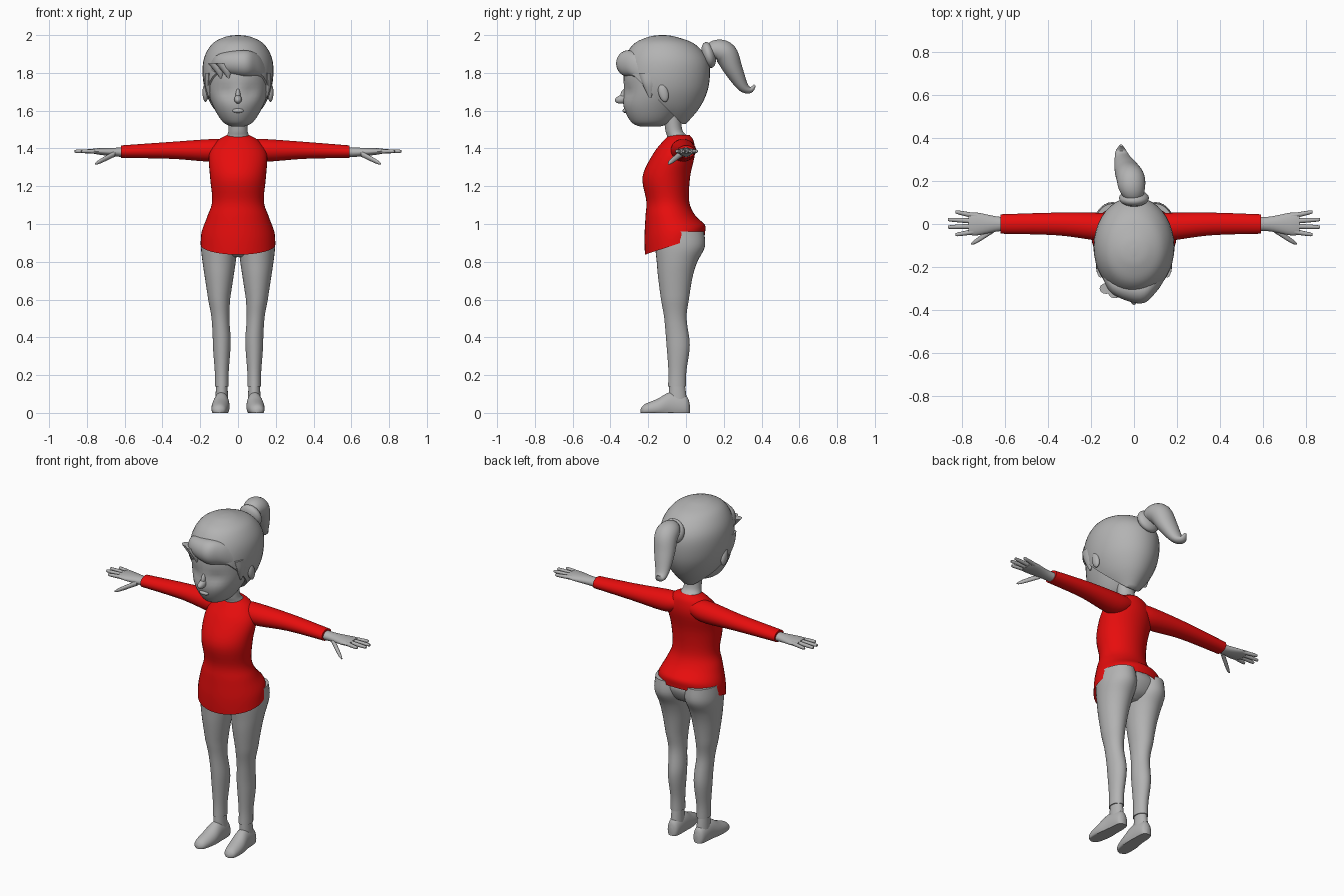
import bpy, bmesh, math
from mathutils import Vector, Matrix

if "Cube" in bpy.data.objects:
    bpy.data.objects.remove(bpy.data.objects["Cube"])


def material(name, red, other):
    mat = bpy.data.materials.new(name)
    mat.use_nodes = True
    colour = (red, other, other, 1)
    mat.diffuse_color = colour
    mat.node_tree.nodes["Principled BSDF"].inputs["Base Color"].default_value = colour
    return mat


GREY = material("soft grey", 0.45, 0.45)
RED = material("shirt red", 0.8, 0.004)
X, Y, Z = Matrix.Identity(3)
SHARP = math.radians(50)


def finish(name, bm, mat, side):
    """Turn a mesh into a smooth shaded object; side -1 mirrors it."""
    bm.transform(Matrix.Diagonal((side, 1, 1, 1)))
    bmesh.ops.recalc_face_normals(bm, faces=bm.faces)
    for face in bm.faces:
        face.smooth = True
    for edge in bm.edges:
        edge.smooth = len(edge.link_faces) < 2 or edge.calc_face_angle() < SHARP
    mesh = bpy.data.meshes.new(name)
    bm.to_mesh(mesh)
    bm.free()
    mesh.materials.append(mat)
    bpy.context.collection.objects.link(bpy.data.objects.new(name, mesh))


def smooth_rows(points, steps=5):
    """Curve of evenly blended rows passing through the given ones."""
    points = [Vector(p) for p in points]
    padded = [points[0], *points, points[-1]]
    rows = []
    for before, start, end, after in zip(padded, padded[1:], padded[2:], padded[3:]):
        leave, arrive = (end - before) / 2, (after - start) / 2
        for k in range(steps):
            t = k / steps
            ease = t * t * (3 - 2 * t)
            rows.append(start.lerp(end, ease) + t * (1 - t) * ((1 - t) * leave - t * arrive))
    return rows + [points[-1]]


def loft(name, sections, u, v=None, mat=GREY, side=1, deform=None, open_start=False, cut=None, sides=32):
    """Skin through ellipses: x, y, z, radius along u, radius along v.
    Without v the ellipses stand square to the path."""
    rows = smooth_rows(sections)
    bm = bmesh.new()
    rings = []
    for i, row in enumerate(rows):
        along = (rows[min(i + 1, len(rows) - 1)] - rows[max(i - 1, 0)]).xyz
        w = v or along.cross(u).normalized()
        ring = []
        for k in range(sides):
            turn = math.tau * k / sides
            point = row.xyz + u * row[3] * math.cos(turn) + w * row[4] * math.sin(turn)
            ring.append(bm.verts.new(deform(point) if deform else point))
        rings.append(ring)
    for low, high in zip(rings, rings[1:]):
        for k in range(sides):
            bm.faces.new((low[k - 1], low[k], high[k], high[k - 1]))
    if not open_start:
        bm.faces.new(rings[0])
    bm.faces.new(rings[-1])
    if cut:
        parts = [*bm.verts, *bm.edges, *bm.faces]
        result = bmesh.ops.bisect_plane(bm, geom=parts, plane_co=cut[0], plane_no=cut[1], clear_outer=True)
        rim = [g for g in result["geom_cut"] if isinstance(g, bmesh.types.BMEdge)]
        bmesh.ops.holes_fill(bm, edges=rim, sides=0)
    finish(name, bm, mat, side)


def upright(rows, x=0):
    """Level ellipses from rows of height, half width, front y, back y."""
    return [Vector((x, (front + back) / 2, z, width, (back - front) / 2)) for z, width, front, back in rows]


def ball(name, centre, radii, tilt=0, side=1):
    bm = bmesh.new()
    bmesh.ops.create_uvsphere(bm, u_segments=20, v_segments=12, radius=1)
    bm.transform(Matrix.Translation(centre) @ Matrix.Rotation(tilt, 4, "X") @ Matrix.Diagonal((*radii, 1)))
    finish(name, bm, GREY, side)


def eye_sockets(point):
    """Press two shallow hollows into the face."""
    if point.y < -0.15:
        across, up = (abs(point.x) - 0.065) / 0.04, (point.z - 1.7) / 0.035
        point.y += 0.014 * math.exp(-across * across - up * up)
    return point


def slanted_hem(point):
    """Lower the shirt hem in front and raise it behind."""
    amount = min(max((1.06 - point.z) / 0.15, 0), 1)
    point.z += amount * (point.y + 0.06) / 3
    return point


def flat_sole(point):
    point.z = max(point.z, 0)
    return point


# Head and face
loft("head", upright([
    (1.515, .03, -.24, -.14), (1.54, .08, -.29, -.08), (1.62, .13, -.33, -.01),
    (1.72, .165, -.33, .06), (1.84, .17, -.32, .08), (1.94, .11, -.24, .02)]), X, Y, deform=eye_sockets, sides=40)
ball("nose", (0, -.34, 1.66), (.02, .037, .022), tilt=.2)
ball("nose_bridge", (0, -.328, 1.68), (.013, .02, .04), tilt=-.25)
ball("lips", (0, -.322, 1.6), (.03, .014, .012))
loft("neck", upright([(1.4, .07, -.1, .02), (1.46, .06, -.1, .01), (1.5, .05, -.11, -.02),
                      (1.6, .05, -.12, -.03)]), X, Y)

# Hair cap trimmed along a slanted hairline
loft("hair_cap", upright([
    (1.53, .05, -.12, 0), (1.62, .135, -.3, .075), (1.73, .18, -.34, .12), (1.86, .184, -.33, .12),
    (1.95, .14, -.28, .05), (1.99, .07, -.2, -.05), (2, .01, -.14, -.11)]),
    X, Y, cut=((0, -.3, 1.81), (0, -1, -1)), sides=40)

# Rolled fringe with two pointed locks
loft("fringe", [(-.15, -.22, 1.82, .02, .03), (-.1, -.28, 1.85, .045, .05), (.03, -.305, 1.85, .065, .07),
                (.1, -.27, 1.84, .05, .06), (.15, -.22, 1.8, .025, .045)], Y, Z)
for i in range(2):
    x, y = -.1 + .04 * i, -.3 - .02 * i
    loft(f"fringe_lock_{i}", [(x - .03, y, 1.85, .03, .025), (x, y, 1.81, .024, .018),
                              (x + .01, y, 1.77, .003, .003)], X, sides=12)

# Ponytail and its band
ball("ponytail_band", (0, .12, 1.895), (.07, .036, .07), tilt=.25)
loft("ponytail", [(0, .12, 1.9, .04, .04), (-.01, .16, 1.92, .06, .055), (-.015, .21, 1.9, .066, .062),
                  (-.03, .25, 1.82, .06, .05), (-.05, .3, 1.73, .04, .03), (-.06, .34, 1.71, .025, .017),
                  (-.06, .365, 1.735, .006, .006)], X)

# Shirt body and the hips beneath it
loft("shirt_body", upright([
    (.89, .198, -.217, .1), (.96, .192, -.22, .1), (1.04, .163, -.215, .05), (1.12, .137, -.21, .017),
    (1.25, .148, -.23, .022), (1.37, .153, -.175, .047), (1.44, .11, -.12, .04), (1.47, .06, -.09, .02)]),
    X, Y, mat=RED, deform=slanted_hem, open_start=True, sides=40)
loft("hips", upright([(.825, .05, -.1, .01), (.86, .15, -.155, .06), (.94, .185, -.17, .085),
                      (1.02, .13, -.15, .02)]), X, Y)

# Paired limbs, shaped on the left and mirrored to the right
for name, side, cuff in (("left", 1, .59), ("right", -1, .62)):
    loft(name + "_sleeve", [(.05, -.01, 1.4, .05, .045), (.13, -.015, 1.39, .066, .06), (.35, 0, 1.39, .053, .045),
                            (cuff, 0, 1.383, .045, .033)], Y, Z, mat=RED, side=side)
    loft(name + "_hand", [(.55, 0, 1.38, .034, .027), (.63, 0, 1.38, .034, .024), (.73, 0, 1.384, .053, .018),
                          (.77, 0, 1.386, .048, .012)], Y, Z, side=side, sides=20)

    # Four fanned fingers, the middle two longer, and a thumb
    for i in range(4):
        root, end = .036 - .023 * i, .054 - .034 * i
        tip = .863 if i in (1, 2) else .83
        loft(f"{name}_finger_{i}", [(.73, root, 1.385, .013, .012), (tip - .012, end, 1.385, .009, .009),
                                    (tip, end, 1.385, .003, .003)], Y, Z, side=side, sides=12)
    loft(name + "_thumb", [(.65, -.025, 1.373, .014, .016), (.73, -.077, 1.332, .012, .012),
                           (.757, -.092, 1.318, .004, .004)], Y, Z, side=side, sides=12)

    # Leg from cuff to hip, ankle and flat-soled shoe
    loft(name + "_leg", upright([
        (.14, .036, -.095, 0), (.22, .037, -.093, .002), (.36, .047, -.103, .02), (.5, .047, -.115, .003),
        (.6, .058, -.132, .015), (.72, .076, -.148, .035), (.8, .088, -.155, .06), (.88, .096, -.163, .1),
        (.96, .09, -.165, .095)], x=.086), X, Y, side=side,
        deform=lambda p: p + X * min(max(p.z - .4, 0), .2) * .07)
    loft(name + "_ankle", upright([(.03, .036, -.095, .01), (.15, .03, -.088, -.006)], x=.086), X, Y, side=side)
    loft(name + "_shoe", [(.086, .02, .015, .012, .03), (.086, 0, .03, .034, .06), (.088, -.08, .04, .042, .07),
                          (.094, -.15, .025, .047, .05), (.1, -.22, .015, .035, .03),
                          (.1, -.24, .01, .01, .01)], X, Z, side=side, deform=flat_sole)

    # Ear and the lock of hair in front of it
    ball(name + "_ear", (.172, -.12, 1.695), (.016, .026, .05), tilt=.25, side=side)
    loft(name + "_side_lock", [(.155, -.2, 1.8, .02, .05), (.158, -.195, 1.74, .018, .035),
                               (.152, -.19, 1.67, .004, .006)], X, Y, side=side, sides=12)
